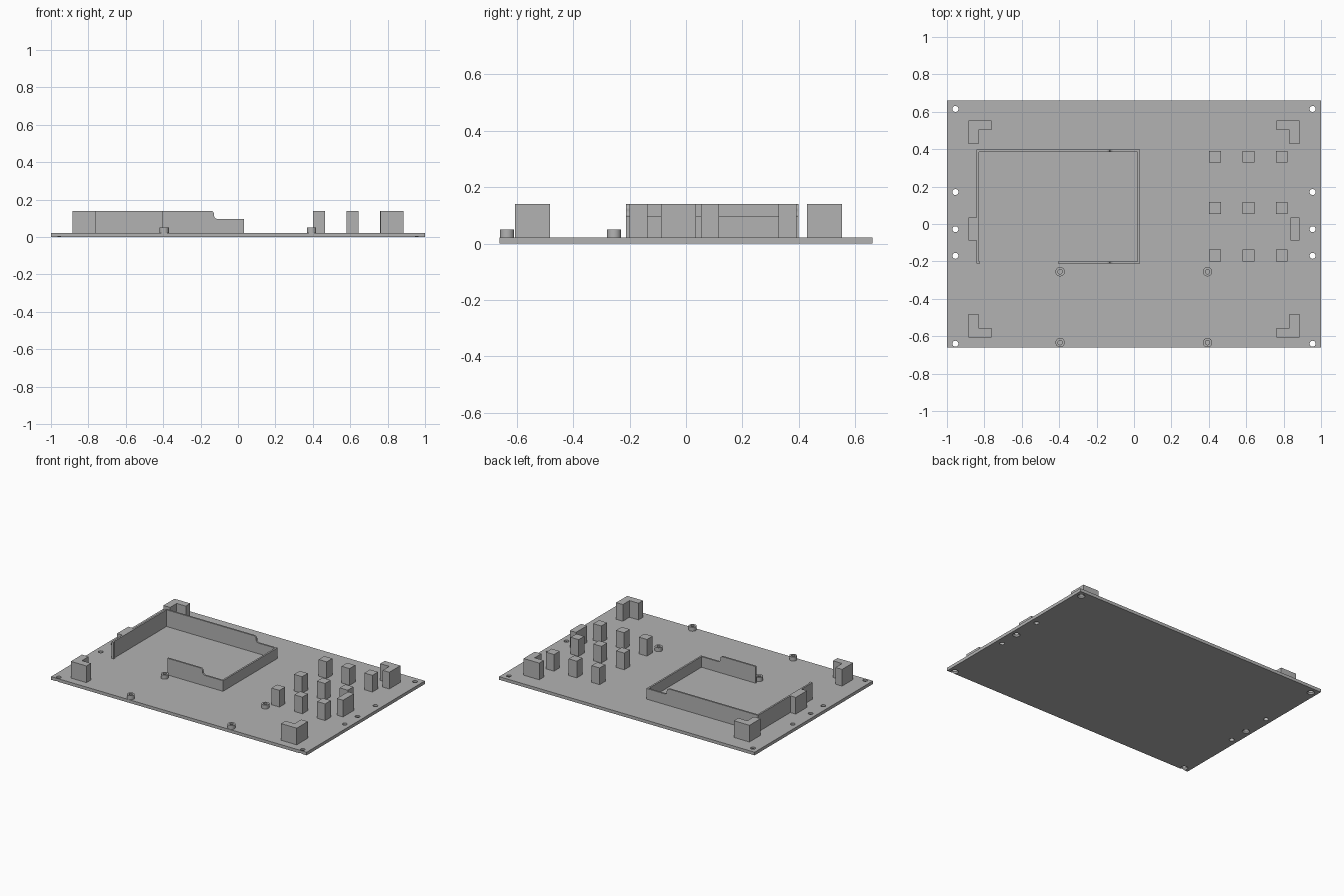
import bpy, bmesh
from math import sin, cos, pi
from mathutils import Vector

if "Cube" in bpy.data.objects:
    bpy.data.objects.remove(bpy.data.objects["Cube"])

BASE, TALL, LOW = 0.022, 0.14, 0.097     # plate top, full height, lowered wall height

grey = bpy.data.materials.new("plain grey")
grey.use_nodes = True
colour = (0.45, 0.45, 0.45, 1)
grey.diffuse_color = colour
grey.node_tree.nodes["Principled BSDF"].inputs["Base Color"].default_value = colour


def finish(bm, name):
    bmesh.ops.recalc_face_normals(bm, faces=bm.faces)
    mesh = bpy.data.meshes.new(name)
    bm.to_mesh(mesh)
    bm.free()
    mesh.materials.append(grey)
    ob = bpy.data.objects.new(name, mesh)
    bpy.context.collection.objects.link(ob)
    return ob


def extrude(bm, outline, depth):
    """Fill an outline of 3D points and pull it along the depth vector."""
    face = bm.faces.new([bm.verts.new(p) for p in outline])
    out = bmesh.ops.extrude_face_region(bm, geom=[face], use_keep_orig=True)
    moved = [v for v in out["geom"] if isinstance(v, bmesh.types.BMVert)]
    bmesh.ops.translate(bm, verts=moved, vec=Vector(depth))


def block(bm, x0, x1, y0, y1, top, bottom=BASE):
    extrude(bm, [(x0, y0, bottom), (x1, y0, bottom), (x1, y1, bottom), (x0, y1, bottom)],
            (0, 0, top - bottom))


def lathe(bm, x, y, profile, sides=24):
    """Turn a closed (radius, height) profile about a vertical axis; radius 0 makes a cap centre."""
    rings = []
    for r, z in profile:
        count = sides if r else 1
        rings.append([bm.verts.new((x + r * cos(2 * pi * i / sides),
                                    y + r * sin(2 * pi * i / sides), z)) for i in range(count)])
    for a, b in zip(rings, rings[1:] + rings[:1]):
        if len(a) == len(b) == 1:
            continue
        for i in range(sides):
            j = (i + 1) % sides
            corners = [a[i % len(a)], a[j % len(a)], b[j % len(b)], b[i % len(b)]]
            bm.faces.new(list(dict.fromkeys(corners)))


# Base plate with screw holes, some countersunk from below
bm = bmesh.new()
block(bm, -1, 1, -0.661, 0.661, BASE, 0)
plate = finish(bm, "base_plate")

bm = bmesh.new()
for x in (-0.955, 0.955):
    for y, sunk in ((0.615, 1), (0.171, 0), (-0.028, 1), (-0.17, 0), (-0.64, 1)):
        wide = 0.024 if sunk else 0.016
        lathe(bm, x, y, [(0, -0.02), (wide, -0.02), (wide, 0), (0.016, 0.01),
                         (0.016, 0.05), (0, 0.05)])
cutter = finish(bm, "hole_cutter")
cutter.hide_render = True
cut = plate.modifiers.new("holes", "BOOLEAN")
cut.operation, cut.solver, cut.object = "DIFFERENCE", "EXACT", cutter
bpy.context.view_layer.objects.active = plate
bpy.ops.object.modifier_apply(modifier=cut.name)
bpy.data.objects.remove(cutter)

# L-shaped corner brackets, mirrored left and right
for side, label in ((-1, "right"), (1, "left")):
    for end, y, place in ((1, 0.553, "back"), (-1, -0.606, "front")):
        bm = bmesh.new()
        steps = [(0, 0), (0.123, 0), (0.123, 0.05), (0.052, 0.05), (0.052, 0.124), (0, 0.124)]
        extrude(bm, [(side * (0.884 - u), y - end * v, BASE) for u, v in steps],
                (0, 0, TALL - BASE))
        finish(bm, f"{place}_{label}_corner_bracket")
    # Stop block halfway along each end
    bm = bmesh.new()
    block(bm, *sorted((side * 0.884, side * 0.836)), -0.089, 0.036, TALL)
    finish(bm, f"{label}_stop_block")

# Walled tray: side walls, plus long walls that step down through a rounded shoulder
X0, X1, Y0, Y1, T = -0.842, 0.031, -0.212, 0.398, 0.012
bm = bmesh.new()
block(bm, X0, X0 + T, Y0, Y1, TALL)
block(bm, X0 + T, X0 + 0.018, Y0, Y0 + T, TALL)
finish(bm, "tray_end_wall")
bm = bmesh.new()
block(bm, X1 - T, X1, Y0, Y1, LOW)
finish(bm, "tray_low_wall")


def stepped_wall(name, start, y):
    r, step = 0.018, -0.128
    arc = [i * pi / 12 for i in range(7)]
    shoulder = [(step - r + r * sin(a), TALL - r + r * cos(a)) for a in arc]
    foot = [(step + r - r * cos(a), LOW + r - r * sin(a)) for a in arc]
    outline = [(start, BASE), (start, TALL)] + shoulder + foot + [(X1 - T, LOW), (X1 - T, BASE)]
    bm = bmesh.new()
    extrude(bm, [(x, y, z) for x, z in outline], (0, T, 0))
    finish(bm, name)


stepped_wall("tray_back_wall", X0 + T, Y1 - T)
stepped_wall("tray_front_wall", -0.405, Y0)

# Grid of support posts
for i, x in enumerate((0.433, 0.612, 0.79)):
    for j, y in enumerate((-0.168, 0.085, 0.36)):
        bm = bmesh.new()
        h = 0.0315
        block(bm, x - h, x + h, y - h, y + h, TALL)
        finish(bm, f"support_post_{i}_{j}")

# Hollow round standoffs
for x in (-0.395, 0.393):
    for y, place in ((-0.255, "back"), (-0.634, "front")):
        bm = bmesh.new()
        lathe(bm, x, y, [(0.025, BASE), (0.025, 0.05), (0.012, 0.05), (0.012, BASE)], 32)
        ob = finish(bm, f"{place}_{'right' if x < 0 else 'left'}_standoff")
        bpy.ops.object.select_all(action="DESELECT")
        ob.select_set(True)
        bpy.context.view_layer.objects.active = ob
        bpy.ops.object.shade_smooth_by_angle()
